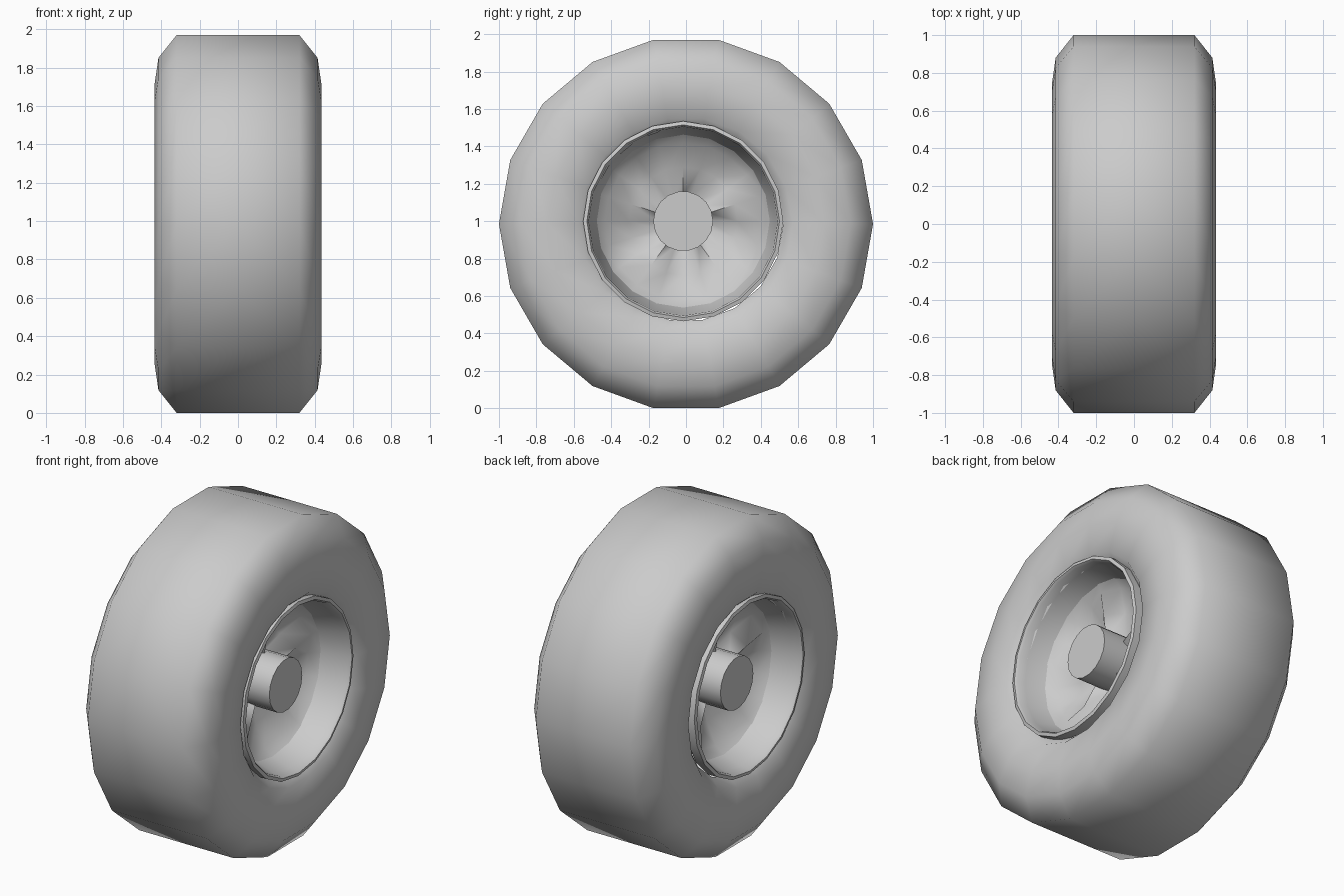
import bpy, bmesh, math

cube = bpy.data.objects.get("Cube")
if cube:
    bpy.data.objects.remove(cube, do_unlink=True)

grey = bpy.data.materials.new("light grey")
grey.use_nodes = True
grey.diffuse_color = (0.6, 0.6, 0.6, 1)
grey.node_tree.nodes["Principled BSDF"].inputs["Base Color"].default_value = (0.6, 0.6, 0.6, 1)


def lathe(name, profile, sides, center, angle, start=0.0, cap=False):
    """Turn (x, radius) points round the x axle and mirror them to the other side.
    A point's x may also be a function of the step round the axle."""
    bm = bmesh.new()
    rings = []
    for x, r in profile:
        ring = []
        for i in range(sides):
            a = start + math.tau * i / sides
            depth = x(i) if callable(x) else x
            ring.append(bm.verts.new((depth, r * math.cos(a), r * math.sin(a))))
        rings.append(ring)
    for inner, outer in zip(rings, rings[1:]):
        for i in range(sides):
            j = (i + 1) % sides
            bm.faces.new((inner[i], inner[j], outer[j], outer[i]))
    if cap:
        bm.faces.new(rings[-1])
    bmesh.ops.recalc_face_normals(bm, faces=bm.faces)
    # Make sure the surfaces look outward along the axle or away from it
    total = sum(f.normal.x * f.calc_area() for f in bm.faces)
    if total < 0:
        bmesh.ops.reverse_faces(bm, faces=bm.faces)
    mesh = bpy.data.meshes.new(name)
    bm.to_mesh(mesh)
    bm.free()
    mesh.materials.append(grey)
    obj = bpy.data.objects.new(name, mesh)
    obj.location = (0, center[0], center[1])
    bpy.context.collection.objects.link(obj)
    mirror = obj.modifiers.new("Mirror", 'MIRROR')
    mirror.use_axis = (True, False, False)
    bpy.ops.object.select_all(action='DESELECT')
    obj.select_set(True)
    bpy.context.view_layer.objects.active = obj
    bpy.ops.object.shade_smooth_by_angle(angle=math.radians(angle))
    return obj


tyre_center = (0, 0.985)
rim_center = (-0.015, 1.0)

# Tyre: flat tread, chamfered shoulder, rounded sidewall
lathe("tyre", [(0, 1), (0.32, 1), (0.415, 0.88), (0.435, 0.74),
               (0.415, 0.57), (0.36, 0.52)], 18, tyre_center, 70)

# Rim: rolled lip and tapering barrel
lathe("rim", [(0.36, 0.535), (0.42, 0.535), (0.425, 0.515), (0.41, 0.505),
              (0.36, 0.5), (0.24, 0.46)], 20, rim_center, 50, math.pi / 2)


# Wheel disc: dished, with five raised ribs forming a star
def ribbed(valley, ridge):
    return lambda i: ridge if i % 4 == 0 else valley


lathe("wheel_disc", [(0.25, 0.465), (ribbed(0.19, 0.23), 0.42),
                     (ribbed(0.13, 0.21), 0.29), (ribbed(0.09, 0.19), 0.14)],
      20, rim_center, 60, math.pi / 2)

# Hub: axle stub with a flat end
lathe("hub", [(0.05, 0.16), (0.335, 0.16)], 18, rim_center, 40, cap=True)
